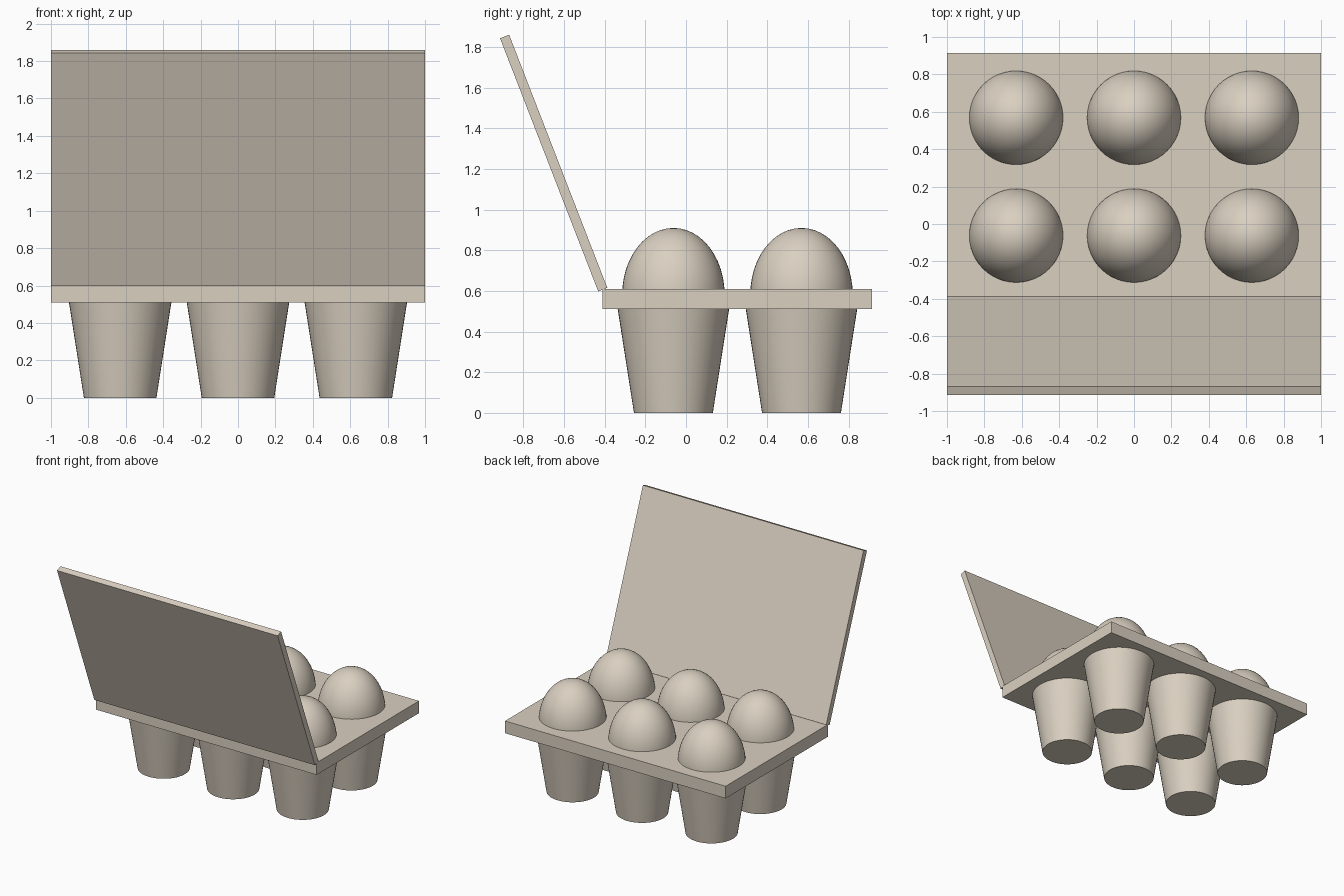
import bpy, math

cube = bpy.data.objects.get("Cube")
if cube:
    bpy.data.objects.remove(cube, do_unlink=True)

# Single cardboard colour
card = bpy.data.materials.new("warm_grey_cardboard")
card.use_nodes = True
colour = (0.70, 0.63, 0.53, 1)
card.diffuse_color = colour
card.node_tree.nodes["Principled BSDF"].inputs["Base Color"].default_value = colour


def finish(name, smooth=False):
    obj = bpy.context.object
    obj.name = name
    obj.data.materials.append(card)
    if smooth:
        bpy.ops.object.shade_smooth_by_angle(angle=math.radians(35))
    return obj


def slab(name, size, centre, tilt=0):
    bpy.ops.mesh.primitive_cube_add(size=1, location=centre, rotation=(tilt, 0, 0))
    bpy.context.object.scale = size
    finish(name)


# Tray and the open lid leaning away from it
slab("tray", (2, 1.325, 0.1), (0, 0.2525, 0.56))
slab("lid", (2, 0.048, 1.335), (0, -0.651, 1.229), math.radians(21.2))

# Two rows of three tapered cups, each holding an egg
for row, y in (("front", -0.062), ("back", 0.568)):
    for column, x in (("right", -0.63), ("middle", 0), ("left", 0.63)):
        bpy.ops.mesh.primitive_cone_add(vertices=48, radius1=0.194, radius2=0.277,
                                        depth=0.53, location=(x, y, 0.265))
        finish(f"cup_{row}_{column}", True)
        bpy.ops.mesh.primitive_uv_sphere_add(segments=48, ring_count=24, radius=0.252,
                                             location=(x, y, 0.582))
        bpy.context.object.scale.z = 1.3
        finish(f"egg_{row}_{column}", True)
